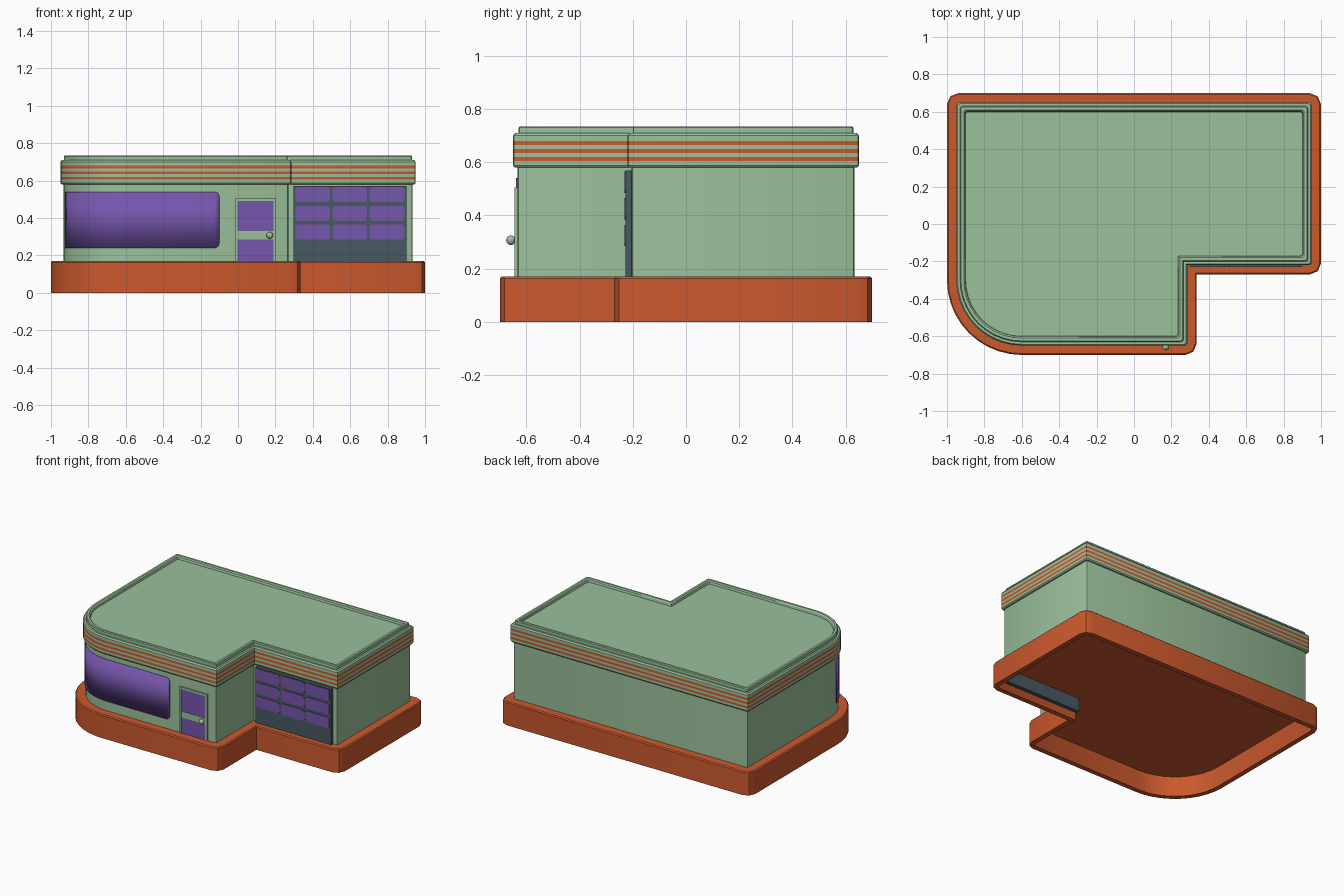
import bpy, bmesh, math
from math import cos, sin, radians

if "Cube" in bpy.data.objects:
    bpy.data.objects.remove(bpy.data.objects["Cube"])


def mat(name, rgb):
    m = bpy.data.materials.new(name)
    m.diffuse_color = (*rgb, 1)
    m.use_nodes = True
    m.node_tree.nodes["Principled BSDF"].inputs["Base Color"].default_value = m.diffuse_color
    return m


GREEN = mat("pale_green", (0.33, 0.53, 0.33))
ORANGE = mat("burnt_orange", (0.60, 0.10, 0.027))
PURPLE = mat("purple_glass", (0.18, 0.092, 0.41))
SLATE = mat("dark_slate", (0.062, 0.10, 0.12))


def finish(bm, name, mats, smooth=True):
    bmesh.ops.recalc_face_normals(bm, faces=bm.faces[:])
    me = bpy.data.meshes.new(name)
    bm.to_mesh(me)
    bm.free()
    for m in mats:
        me.materials.append(m)
    ob = bpy.data.objects.new(name, me)
    bpy.context.collection.objects.link(ob)
    if smooth:
        bpy.ops.object.select_all(action='DESELECT')
        ob.select_set(True)
        bpy.context.view_layer.objects.active = ob
        bpy.ops.object.shade_smooth_by_angle(angle=radians(32))
    return ob


# Floor plan: L shape with one big rounded corner, inset by d
NX, NY, CX, CY, R, SEG = 0.335, -0.27, -0.6, -0.3, 0.4, 10


def outline(d):
    pts = []
    for i in range(SEG + 1):
        a = math.pi + math.pi / 2 * i / SEG
        pts.append((CX + (R - d) * cos(a), CY + (R - d) * sin(a)))
    r = max(0.06 - d, 0.012)

    def corner(x, y, start):
        sx = math.copysign(1, cos(radians(start + 45)))
        sy = math.copysign(1, sin(radians(start + 45)))
        for k in range(3):
            a = radians(start + 45 * k)
            pts.append((x - sx * r + r * cos(a), y - sy * r + r * sin(a)))

    corner(NX - d, -0.7 + d, 270)
    pts.append((NX - d, NY + d))
    corner(1 - d, NY + d, 270)
    corner(1 - d, 0.7 - d, 0)
    corner(-1 + d, 0.7 - d, 90)
    return pts


def loft(name, rings, mats, stripes=()):
    """Stack plan outlines given as (inset, z); stripes lists ring gaps of second colour."""
    bm = bmesh.new()
    loops = [[bm.verts.new((x, y, z)) for x, y in outline(d)] for d, z in rings]
    n = len(loops[0])
    for k in range(len(loops) - 1):
        for i in range(n):
            j = (i + 1) % n
            f = bm.faces.new((loops[k][i], loops[k][j], loops[k + 1][j], loops[k + 1][i]))
            f.material_index = 1 if k in stripes else 0
    bm.faces.new(loops[0])
    bm.faces.new(loops[-1])
    return finish(bm, name, mats)


def plate(name, x0, x1, z0, z1, y_front, y_back, m, r=0.0):
    """Upright plate facing the front, with optional rounded corners."""
    bm = bmesh.new()
    pts = []
    if r:
        for cx, cz, s in ((x1 - r, z1 - r, 0), (x0 + r, z1 - r, 90),
                          (x0 + r, z0 + r, 180), (x1 - r, z0 + r, 270)):
            for k in range(4):
                a = radians(s + 30 * k)
                pts.append((cx + r * cos(a), cz + r * sin(a)))
    else:
        pts = [(x0, z0), (x1, z0), (x1, z1), (x0, z1)]
    f = bm.faces.new([bm.verts.new((x, y_front, z)) for x, z in pts])
    ext = bmesh.ops.extrude_face_region(bm, geom=[f], use_keep_orig=True)
    for v in ext["geom"]:
        if isinstance(v, bmesh.types.BMVert):
            v.co.y = y_back
    return finish(bm, name, [m], smooth=False)


# Hollow plinth, open underneath
loft("plinth", [(0.035, 0.145), (0.035, 0), (0, 0), (0, 0.163), (0.007, 0.17)], [ORANGE])

# Walls
loft("walls", [(0.066, 0.15), (0.066, 0.60)], [GREEN])

# Cornice with orange stripes, raised parapet and sunken roof
loft("cornice_and_roof",
     [(0.068, 0.58), (0.056, 0.58), (0.05, 0.588),
      (0.05, 0.605), (0.05, 0.62), (0.05, 0.635), (0.05, 0.65),
      (0.05, 0.665), (0.05, 0.68), (0.05, 0.70), (0.057, 0.71),
      (0.07, 0.71), (0.07, 0.73), (0.075, 0.735), (0.09, 0.735),
      (0.097, 0.728), (0.1, 0.712)],
     [GREEN, ORANGE], stripes=(3, 5, 7))

# Wrap-around shop window
bm = bmesh.new()
wr, zl, zh = R - 0.066 + 0.005, 0.24, 0.54
cols = []
for i in range(13):
    a = radians(197 + 73 * i / 12)
    cols.append((CX + wr * cos(a), CY + wr * sin(a), 0))
c = 0.025
for k in range(5):
    t = radians(90 * k / 4)
    cols.append((-0.1 - c + c * sin(t), CY - wr, c * (1 - cos(t))))
low = [bm.verts.new((x, y, zl + e)) for x, y, e in cols]
high = [bm.verts.new((x, y, zh - e)) for x, y, e in cols]
for i in range(len(cols) - 1):
    bm.faces.new((low[i], low[i + 1], high[i + 1], high[i]))
win = finish(bm, "shop_window", [PURPLE])
sol = win.modifiers.new("thickness", 'SOLIDIFY')
sol.thickness = 0.008
sol.offset = -1

# Entrance door: raised frame, two panes, middle rail and knob
YF, YB = -0.645, -0.63
plate("door_frame_left", -0.017, -0.003, 0.165, 0.505, YF, YB, GREEN)
plate("door_frame_right", 0.19, 0.204, 0.165, 0.505, YF, YB, GREEN)
plate("door_frame_top", -0.003, 0.19, 0.49, 0.505, YF, YB, GREEN)
plate("door_rail", -0.003, 0.19, 0.285, 0.33, -0.642, YB, GREEN)
plate("door_pane_upper", -0.003, 0.19, 0.33, 0.49, -0.638, YB, PURPLE)
plate("door_pane_lower", -0.003, 0.19, 0.165, 0.285, -0.638, YB, PURPLE)
bm = bmesh.new()
bmesh.ops.create_uvsphere(bm, u_segments=16, v_segments=10, radius=0.018)
bmesh.ops.translate(bm, verts=bm.verts[:], vec=(0.17, -0.658, 0.307))
finish(bm, "door_knob", [GREEN])

# Garage door reaching down into the plinth, with a grid of nine panes
plate("garage_door", 0.298, 0.902, 0.05, 0.57, -0.227, -0.2, SLATE)
for row in range(3):
    for col in range(3):
        x = 0.307 + 0.1985 * col
        z = 0.485 - 0.1 * row
        plate(f"garage_pane_{row}_{col}", x, x + 0.185, z, z + 0.08,
              -0.231, -0.226, PURPLE, r=0.015)
